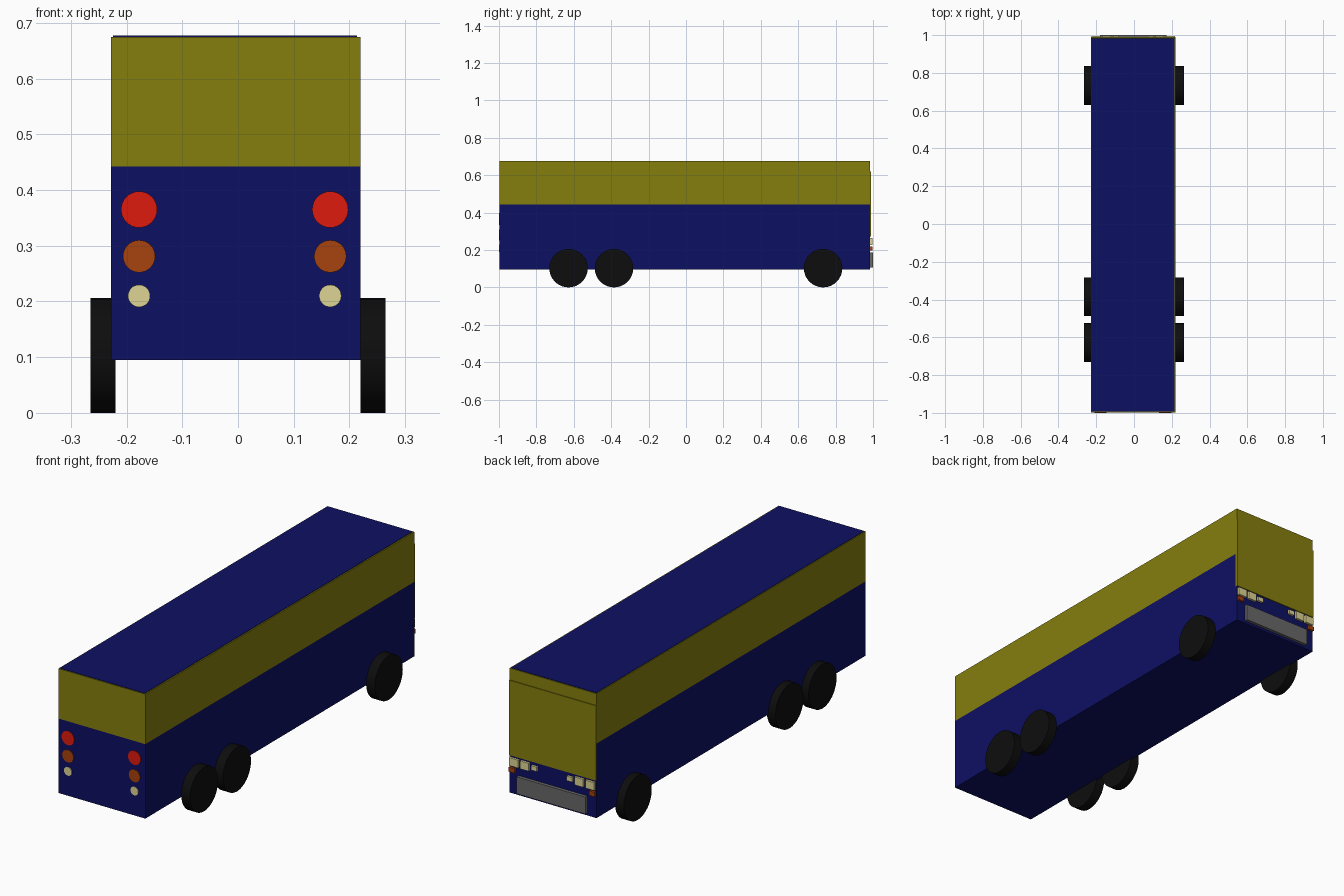
import bpy, math

if "Cube" in bpy.data.objects:
    bpy.data.objects.remove(bpy.data.objects["Cube"])

def material(name, r, g, b):
    m = bpy.data.materials.new(name)
    m.diffuse_color = (r, g, b, 1)
    m.use_nodes = True
    m.node_tree.nodes["Principled BSDF"].inputs["Base Color"].default_value = m.diffuse_color
    return m

BLUE = material("blue_paint", 0.004, 0.005, 0.125)
YELLOW = material("yellow_paint", 0.235, 0.212, 0.004)
BLACK = material("rubber", 0.004, 0.004, 0.004)
RED = material("red_lens", 0.73, 0.011, 0.004)
ORANGE = material("orange_lens", 0.39, 0.054, 0.004)
CREAM = material("cream_lens", 0.73, 0.66, 0.30)
GREY = material("grey_panel", 0.14, 0.14, 0.14)

def box(name, lo, hi, mat):
    centre = [(a + b) / 2 for a, b in zip(lo, hi)]
    bpy.ops.mesh.primitive_cube_add(size=1, location=centre)
    o = bpy.context.object
    o.name = name
    o.scale = [b - a for a, b in zip(lo, hi)]
    bpy.ops.object.transform_apply(location=False, rotation=False, scale=True)
    o.data.materials.append(mat)
    return o

def disc(name, loc, radius, depth, rot, mat):
    bpy.ops.mesh.primitive_cylinder_add(vertices=32, radius=radius, depth=depth,
                                        location=loc, rotation=rot)
    o = bpy.context.object
    o.name = name
    o.data.materials.append(mat)
    bpy.ops.object.shade_smooth_by_angle(angle=math.radians(35))
    return o

L, R, BACK, END = -0.228, 0.22, -0.997, 0.985
MID = (L + R) / 2

# Body: blue lower half, yellow window band, inset blue roof
box("lower_body", (L, BACK, 0.095), (R, END, 0.442), BLUE)
box("window_band", (L, BACK, 0.442), (R, END, 0.675), YELLOW)
box("roof", (L + 0.004, BACK + 0.004, 0.665), (R - 0.006, END - 0.004, 0.677), BLUE)

# Windscreen on the driving end
box("windscreen", (L, END - 0.01, 0.271), (R, END + 0.004, 0.62), YELLOW)

# Grille and headlights on the driving end
box("grille", (MID - 0.177, END - 0.005, 0.107), (MID + 0.177, 1.0, 0.186), GREY)
lamps = [("headlight_outer", 0.174, 0.220, 0.226, 0.263, CREAM),
         ("headlight_inner", 0.118, 0.162, 0.226, 0.263, CREAM),
         ("fog_light", 0.077, 0.106, 0.235, 0.256, CREAM),
         ("turn_signal", 0.192, 0.221, 0.197, 0.218, ORANGE)]
for side in (-1, 1):
    for name, a, b, z0, z1, mat in lamps:
        xs = sorted((MID + side * a, MID + side * b))
        box(name, (xs[0], END - 0.005, z0), (xs[1], 0.996, z1), mat)

# Round tail lights on the other end
for side in (-1, 1):
    for name, z, r, mat in [("brake_light", 0.365, 0.0325, RED),
                            ("rear_turn_signal", 0.281, 0.029, ORANGE),
                            ("reversing_light", 0.21, 0.02, CREAM)]:
        disc(name, (MID - 0.002 + side * 0.1715, BACK, z), r, 0.006,
             (math.pi / 2, 0, 0), mat)

# Wheels: one front axle, two rear axles
for side in (-1, 1):
    for y in (-0.628, -0.385, 0.733):
        disc("wheel", (side * 0.242, y, 0.103), 0.103, 0.045,
             (0, math.pi / 2, 0), BLACK)
